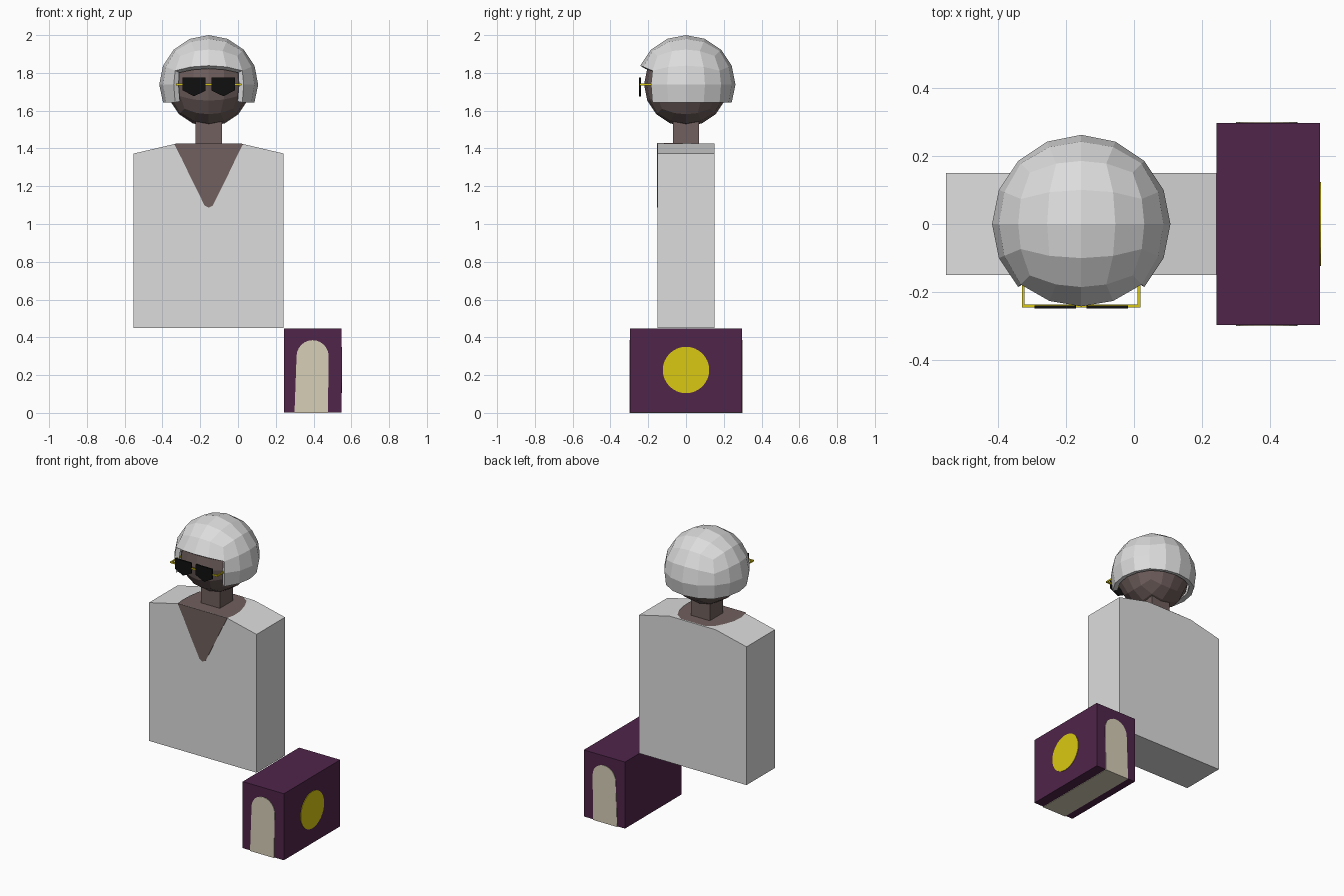
import bpy, bmesh, math
from mathutils import Vector

if "Cube" in bpy.data.objects:
    bpy.data.objects.remove(bpy.data.objects["Cube"])


def material(name, r, g, b):
    m = bpy.data.materials.new(name)
    m.diffuse_color = (r, g, b, 1)
    m.use_nodes = True
    m.node_tree.nodes["Principled BSDF"].inputs["Base Color"].default_value = m.diffuse_color
    return m


GREY = material("light grey", 0.72, 0.72, 0.72)
SKIN = material("brown skin", 0.16, 0.115, 0.11)
PURPLE = material("dark purple", 0.08, 0.018, 0.068)
CREAM = material("cream", 0.68, 0.62, 0.47)
YELLOW = material("yellow", 0.70, 0.58, 0.006)
BLACK = material("black", 0.005, 0.005, 0.005)

CX = -0.155      # centre line of the figure
HEAD_Z = 1.738   # centre of head and hair


def finish(name, bm, mat):
    bmesh.ops.recalc_face_normals(bm, faces=bm.faces)
    me = bpy.data.meshes.new(name)
    bm.to_mesh(me)
    bm.free()
    me.materials.append(mat)
    ob = bpy.data.objects.new(name, me)
    bpy.context.collection.objects.link(ob)
    return ob


def prism(name, pts, axis, lo, hi, mat):
    """Extrude a 2D outline along one axis from lo to hi."""
    bm = bmesh.new()
    place = {"x": lambda a, b, c: (c, a, b),
             "y": lambda a, b, c: (a, c, b),
             "z": lambda a, b, c: (a, b, c)}[axis]
    rings = [[bm.verts.new(place(a, b, c)) for a, b in pts] for c in (lo, hi)]
    bm.faces.new(rings[0])
    bm.faces.new(rings[1])
    n = len(pts)
    for i in range(n):
        j = (i + 1) % n
        bm.faces.new((rings[0][i], rings[0][j], rings[1][j], rings[1][i]))
    return finish(name, bm, mat)


def box(name, x0, x1, y0, y1, z0, z1, mat):
    return prism(name, [(x0, y0), (x1, y0), (x1, y1), (x0, y1)], "z", z0, z1, mat)


def quad_sphere(name, radius, mat, drop=None, flat_z=None):
    """Cube of 4 x 4 faces per side blown up to a ball; drop removes faces."""
    bm = bmesh.new()
    bmesh.ops.create_cube(bm, size=2)
    bmesh.ops.subdivide_edges(bm, edges=bm.edges[:], cuts=3, use_grid_fill=True)
    if drop:
        gone = [f for f in bm.faces if drop(f.calc_center_median())]
        bmesh.ops.delete(bm, geom=gone, context="FACES")
    for v in bm.verts:
        rim = flat_z is not None and v.co.z < -0.4
        v.co = Vector([math.tan(c * math.pi / 4) for c in v.co]).normalized() * radius
        if rim:
            v.co.z = flat_z
        v.co += Vector((CX, 0, HEAD_Z))
    return finish(name, bm, mat)


# Torso with sloping shoulders
HALF, FLAT, TOP, SHOULDER = 0.397, 0.17, 1.426, 1.373


def top_z(dx):
    return TOP - max(0, abs(dx) - FLAT) / (HALF - FLAT) * (TOP - SHOULDER)


prism("torso", [(CX + dx, z) for dx, z in
                [(-HALF, 0.45), (HALF, 0.45), (HALF, SHOULDER), (FLAT, TOP),
                 (-FLAT, TOP), (-HALF, SHOULDER)]], "y", -0.15, 0.15, GREY)

# V neckline on the chest
side = [(0.022, 1.098), (0.05, 1.155), (0.09, 1.235), (0.14, 1.34),
        (0.182, top_z(0.182)), (FLAT, TOP)]
vee = [(CX, 1.087)] + [(CX + w, z) for w, z in side] + \
      [(CX - w, z) for w, z in reversed(side)]
prism("chest_neckline", vee, "y", -0.153, -0.149, SKIN)

# Neckline on top of the shoulders, following the slope
bm = bmesh.new()
rows = []
for y, w in [(-0.153, 0.182), (-0.09, 0.192), (-0.02, 0.188), (0.05, 0.171),
             (0.11, 0.14), (0.147, 0.09)]:
    inner = min(FLAT, w - 0.001)
    rows.append([bm.verts.new((CX + d, y, top_z(d) + 0.003))
                 for d in (-w, -inner, inner, w)])
for r, s in zip(rows, rows[1:]):
    for i in range(3):
        bm.faces.new((r[i], r[i + 1], s[i + 1], s[i]))
finish("shoulder_neckline", bm, SKIN)

# Neck and head
box("neck", CX - 0.07, CX + 0.07, -0.07, 0.07, 1.42, 1.58, SKIN)
quad_sphere("head", 0.222, SKIN)

# Hair: shell open below and over the face
hair = quad_sphere("hair", 0.262, GREY, flat_z=-0.094,
                   drop=lambda c: c.z < -0.5 or (c.y < -0.99 and c.z < 0.5))
solid = hair.modifiers.new("thickness", "SOLIDIFY")
solid.thickness = 0.03
solid.offset = -1

# Glasses
box("glasses_bar", CX - 0.174, CX + 0.174, -0.245, -0.237, 1.733, 1.743, YELLOW)
for s, label in ((-1, "left"), (1, "right")):
    xs = sorted((CX + s * 0.166, CX + s * 0.174))
    box(label + "_glasses_arm", xs[0], xs[1], -0.24, -0.14, 1.733, 1.743, YELLOW)
    lens = [(0.016, 1.776), (0.138, 1.776), (0.138, 1.708), (0.078, 1.676), (0.016, 1.706)]
    prism(label + "_lens", [(CX + s * a, z) for a, z in lens],
          "y", -0.248, -0.239, BLACK)

# Purple block beside the figure
box("block", 0.243, 0.547, -0.297, 0.297, 0.003, 0.447, PURPLE)

# Cream arches front and back, joined by a strip underneath
arch = [(0.299, 0), (0.476, 0)] + \
       [(0.395 + 0.085 * math.cos(t * math.pi / 12),
         0.300 + 0.085 * math.sin(t * math.pi / 12)) for t in range(13)]
prism("front_arch", arch, "y", -0.30, -0.296, CREAM)
prism("back_arch", arch, "y", 0.296, 0.30, CREAM)
box("bottom_strip", 0.299, 0.476, -0.30, 0.30, 0, 0.004, CREAM)

# Yellow disc on the outer side
disc = [(0.123 * math.cos(t * math.pi / 16), 0.227 + 0.123 * math.sin(t * math.pi / 16))
        for t in range(32)]
prism("side_disc", disc, "x", 0.546, 0.55, YELLOW)
